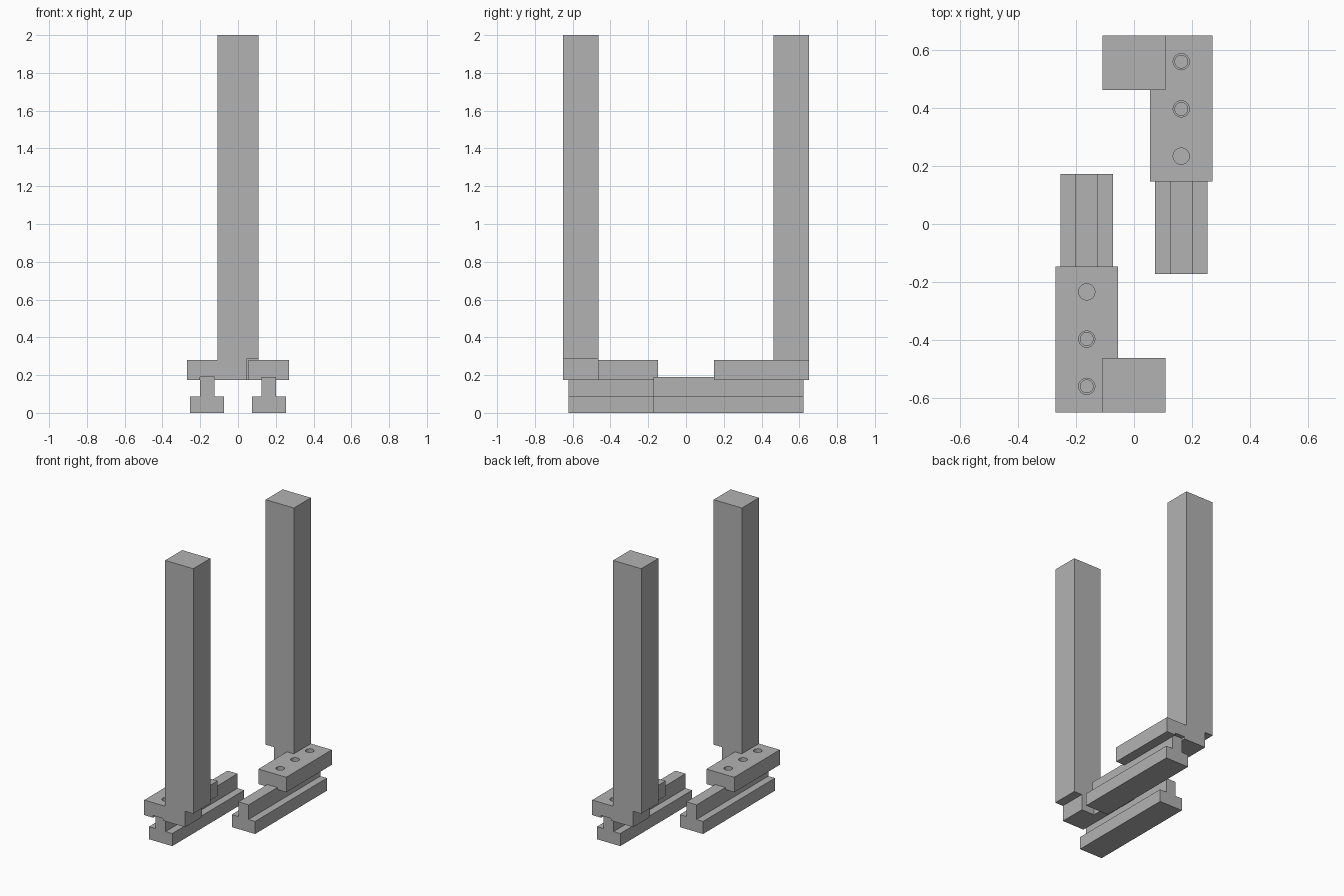
import bpy
import bmesh
from math import pi
from mathutils import Matrix

cube = bpy.data.objects.get("Cube")
if cube:
    bpy.data.objects.remove(cube, do_unlink=True)

GREY = (0.45, 0.45, 0.45, 1.0)
mat = bpy.data.materials.new("plain_grey")
mat.use_nodes = True
mat.diffuse_color = GREY
mat.node_tree.nodes["Principled BSDF"].inputs["Base Color"].default_value = GREY


def make_object(name, bm):
    bmesh.ops.recalc_face_normals(bm, faces=bm.faces)
    mesh = bpy.data.meshes.new(name)
    bm.to_mesh(mesh)
    bm.free()
    mesh.materials.append(mat)
    obj = bpy.data.objects.new(name, mesh)
    bpy.context.collection.objects.link(obj)
    return obj


def extrude_profile(name, profile, y0, y1):
    """Solid from an (x, z) outline, extruded along y."""
    bm = bmesh.new()
    face = bm.faces.new([bm.verts.new((x, y0, z)) for x, z in profile])
    grown = bmesh.ops.extrude_face_region(bm, geom=[face])["geom"]
    verts = [v for v in grown if isinstance(v, bmesh.types.BMVert)]
    bmesh.ops.translate(bm, verts=verts, vec=(0, y1 - y0, 0))
    return make_object(name, bm)


def pegs(name, x, ys, radius, z0, z1):
    """Row of upright cylinders used to drill holes."""
    bm = bmesh.new()
    for y in ys:
        bmesh.ops.create_cone(
            bm, cap_ends=True, segments=32, radius1=radius, radius2=radius,
            depth=z1 - z0, matrix=Matrix.Translation((x, y, (z0 + z1) / 2)))
    obj = make_object(name, bm)
    obj.hide_render = True
    return obj


def combine(target, tool, operation):
    """Apply a boolean and discard the tool."""
    mod = target.modifiers.new("combine", "BOOLEAN")
    mod.object = tool
    mod.operation = operation
    mod.solver = "EXACT"
    bpy.context.view_layer.update()
    with bpy.context.temp_override(object=target, active_object=target):
        bpy.ops.object.modifier_apply(modifier=mod.name)
    bpy.data.objects.remove(tool, do_unlink=True)


# Shared dimensions
MID = -0.163                  # centre line of the front rail
WEB, FLANGE, BLOCK = 0.039, 0.09, 0.108   # half widths
STEP, BASE, RAIL_TOP, BLOCK_TOP = 0.088, 0.175, 0.19, 0.28
FRONT = -0.65
HOLES = [-0.56, -0.397, -0.234]

# Rail: wide foot with a narrow upright web
rail = extrude_profile("front_rail", [
    (MID - FLANGE, 0), (MID + FLANGE, 0), (MID + FLANGE, STEP),
    (MID + WEB, STEP), (MID + WEB, RAIL_TOP), (MID - WEB, RAIL_TOP),
    (MID - WEB, STEP), (MID - FLANGE, STEP)], -0.622, 0.172)
combine(rail, pegs("rail_drill", MID, HOLES[:2], 0.022, 0.1, 0.3), "DIFFERENCE")

# Bracket: grooved sliding block fused to a tall post with a notched corner
bracket = extrude_profile("front_bracket", [
    (MID - BLOCK, BASE), (MID - WEB, BASE), (MID - WEB, RAIL_TOP),
    (MID + WEB, RAIL_TOP), (MID + WEB, BASE), (MID + BLOCK, BASE),
    (MID + BLOCK, BLOCK_TOP), (MID - BLOCK, BLOCK_TOP)], FRONT, -0.147)
post = extrude_profile("front_post", [
    (-0.109, BASE), (0.046, BASE), (0.046, 0.286), (0.109, 0.286),
    (0.109, 2.0), (-0.109, 2.0)], FRONT, -0.462)
combine(bracket, post, "UNION")
combine(bracket, pegs("block_drill", MID, HOLES, 0.028, 0.15, 0.35), "DIFFERENCE")

# Back pair: the front pair turned half way round
for part in (rail, bracket):
    twin = part.copy()
    twin.name = part.name.replace("front", "back")
    twin.rotation_euler.z = pi
    bpy.context.collection.objects.link(twin)
